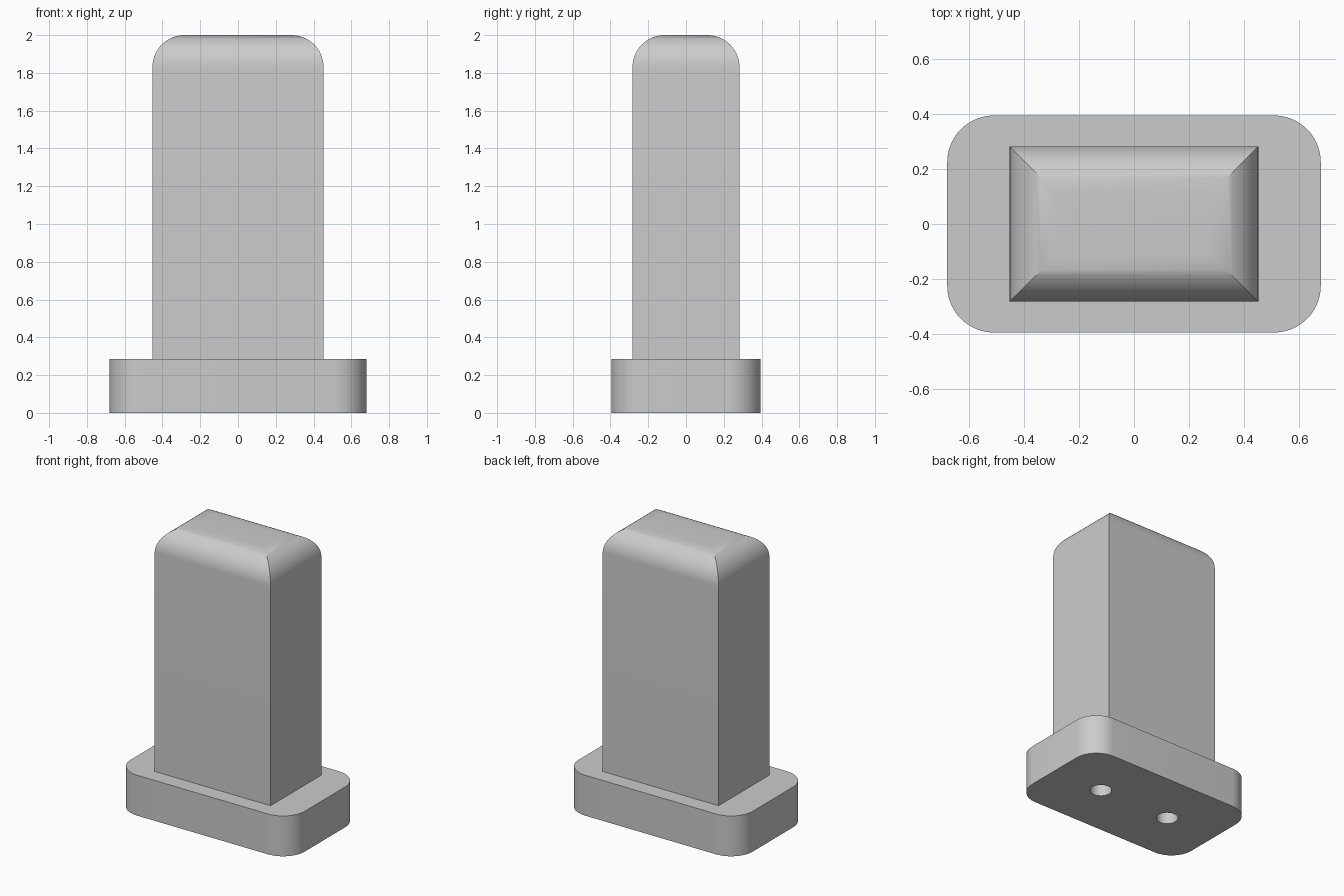
import bpy
import bmesh
from math import cos, sin, pi, radians

cube = bpy.data.objects.get("Cube")
if cube:
    bpy.data.objects.remove(cube, do_unlink=True)

BASE_X, BASE_Y, BASE_TOP, CORNER = 0.68, 0.395, 0.285, 0.17
COL_X, COL_Y, TOP, FILLET = 0.453, 0.283, 2.0, 0.17
HOLE_X, HOLE_R, HOLE_DEPTH = 0.283, 0.071, 0.24
STEPS = 14

grey = bpy.data.materials.new("plain_grey")
grey.use_nodes = True
grey.diffuse_color = (0.6, 0.6, 0.6, 1)
grey.node_tree.nodes["Principled BSDF"].inputs["Base Color"].default_value = (0.6, 0.6, 0.6, 1)


def loft(name, rings):
    """Skin a stack of equal-sized point rings and cap both ends."""
    bm = bmesh.new()
    loops = [[bm.verts.new(p) for p in ring] for ring in rings]
    n = len(loops[0])
    for low, high in zip(loops, loops[1:]):
        for i in range(n):
            j = (i + 1) % n
            bm.faces.new((low[i], low[j], high[j], high[i]))
    bm.faces.new(loops[0][::-1])
    bm.faces.new(loops[-1])
    mesh = bpy.data.meshes.new(name)
    bm.to_mesh(mesh)
    bm.free()
    mesh.materials.append(grey)
    obj = bpy.data.objects.new(name, mesh)
    bpy.context.collection.objects.link(obj)
    return obj


def activate(obj):
    bpy.ops.object.select_all(action="DESELECT")
    obj.select_set(True)
    bpy.context.view_layer.objects.active = obj


def smooth(obj):
    activate(obj)
    bpy.ops.object.shade_smooth_by_angle(angle=radians(30))


def rounded_rectangle(hx, hy, r, z):
    points = []
    for k, (sx, sy) in enumerate([(1, 1), (-1, 1), (-1, -1), (1, -1)]):
        for i in range(STEPS + 1):
            a = (k + i / STEPS) * pi / 2
            points.append((sx * (hx - r) + r * cos(a), sy * (hy - r) + r * sin(a), z))
    return points


def rectangle(hx, hy, z):
    return [(hx, hy, z), (-hx, hy, z), (-hx, -hy, z), (hx, -hy, z)]


# Base plate with rounded corners
base = loft("base_plate", [rounded_rectangle(BASE_X, BASE_Y, CORNER, z) for z in (0, BASE_TOP)])

# Two blind mounting holes in the underside
for side in (-1, 1):
    bpy.ops.mesh.primitive_cylinder_add(vertices=48, radius=HOLE_R, depth=2 * HOLE_DEPTH,
                                        location=(side * HOLE_X, 0, 0))
    cutter = bpy.context.object
    cutter.name = "hole_cutter"
    cutter.hide_render = True
    cutter.data.materials.append(grey)
    cut = base.modifiers.new("mounting_hole", "BOOLEAN")
    cut.operation = "DIFFERENCE"
    cut.solver = "EXACT"
    cut.object = cutter
    activate(base)
    bpy.ops.object.modifier_apply(modifier=cut.name)
    bpy.data.objects.remove(cutter, do_unlink=True)
smooth(base)

# Square-cornered column whose top edges are rounded and meet in mitres
rings = [rectangle(COL_X, COL_Y, BASE_TOP)]
for i in range(STEPS + 1):
    a = i / STEPS * pi / 2
    inset = FILLET * (1 - cos(a))
    rings.append(rectangle(COL_X - inset, COL_Y - inset, TOP - FILLET + FILLET * sin(a)))
smooth(loft("column", rings))
